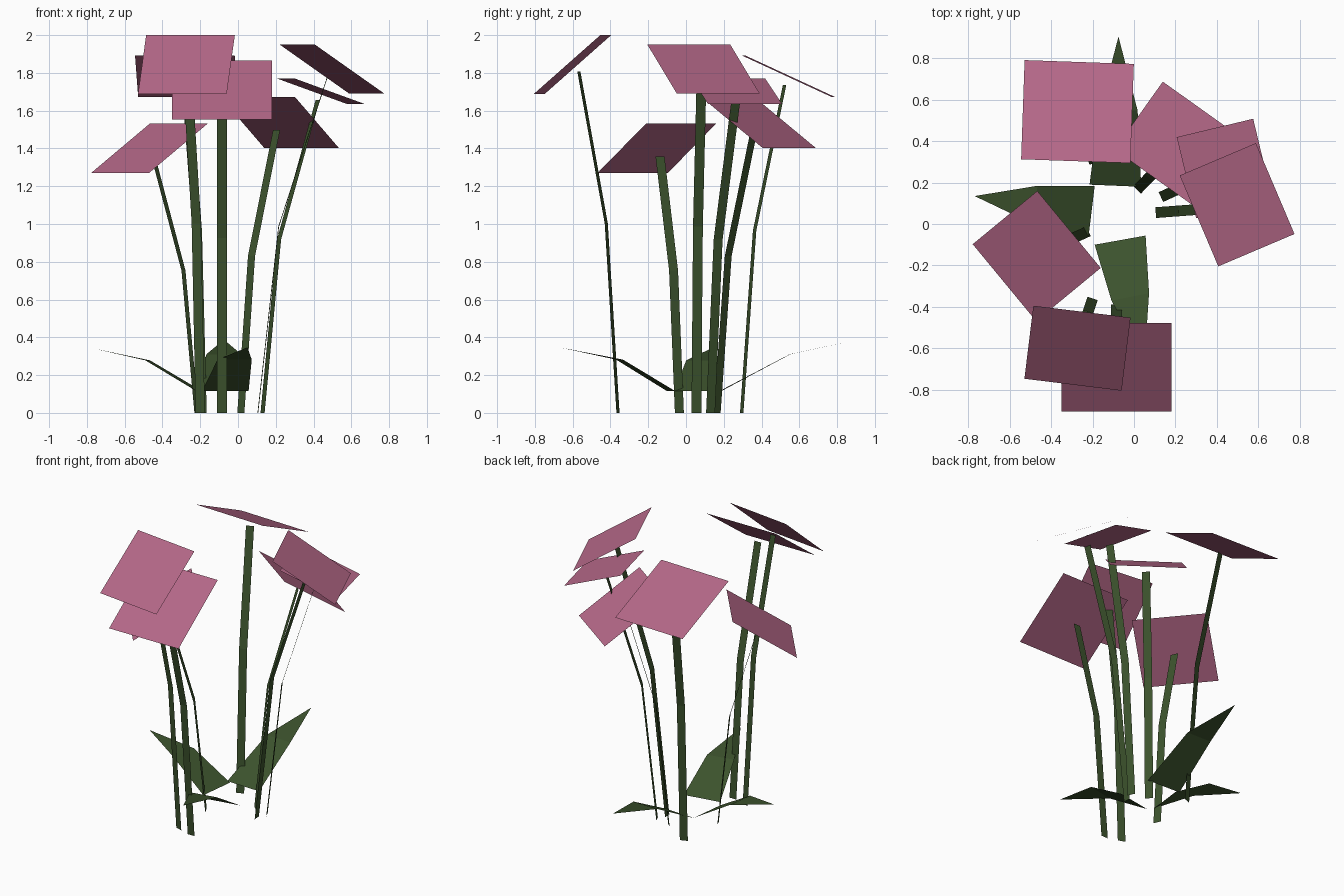
import bpy
import math
from mathutils import Vector, Matrix

cube = bpy.data.objects.get("Cube")
if cube:
    bpy.data.objects.remove(cube, do_unlink=True)


def make_material(name, color):
    mat = bpy.data.materials.new(name)
    mat.use_nodes = True
    mat.diffuse_color = color
    bsdf = next(n for n in mat.node_tree.nodes if n.type == 'BSDF_PRINCIPLED')
    bsdf.inputs["Base Color"].default_value = color
    return mat


PINK = make_material("dusty pink", (0.46, 0.138, 0.246, 1))
GREEN = make_material("leaf green", (0.045, 0.085, 0.026, 1))


def make_object(name, verts, faces, mat):
    mesh = bpy.data.meshes.new(name)
    mesh.from_pydata(verts, [], faces)
    mesh.materials.append(mat)
    obj = bpy.data.objects.new(name, mesh)
    bpy.context.collection.objects.link(obj)
    return obj


def across(direction, width):
    """Level half-width vector at right angles to a direction."""
    return Vector((direction.y, -direction.x, 0)).normalized() * width / 2


def flower(number, base, center, yaw, tilt, size):
    # Square bloom, tilted downhill towards its yaw direction
    center = Vector(center)
    turn = Matrix.Rotation(math.radians(yaw), 3, 'Z') @ Matrix.Rotation(math.radians(tilt), 3, 'Y')
    h = size / 2
    corners = [center + turn @ Vector((x, y, 0))
               for x, y in ((-h, -h), (h, -h), (h, h), (-h, h))]
    make_object(f"bloom_{number}", corners, [(0, 1, 2, 3)], PINK)

    # Flat ribbon stem with one bend, ending just under the bloom
    foot = Vector((*base, 0))
    tip = center - turn @ Vector((0, 0, 0.05))
    bend = foot.lerp(tip, 0.3)
    bend.z = tip.z * 0.555
    side = across(tip - foot, 0.052)
    verts = [p + s * side for p in (foot, bend, tip) for s in (1, -1)]
    make_object(f"stem_{number}", verts, [(0, 1, 3, 2), (2, 3, 5, 4)], GREEN)


def leaf(number, base, middle, tip):
    # Wide root, narrower bend and a pointed end
    base, middle, tip = map(Vector, (base, middle, tip))
    a, b = across(middle - base, 0.25), across(tip - base, 0.185)
    verts = [base + a, base - a, middle + b, middle - b, tip]
    make_object(f"leaf_{number}", verts, [(1, 0, 2, 3), (3, 2, 4)], GREEN)


# Stem foot, bloom centre, yaw, tilt, bloom size
flowers = [
    ((-0.19, 0.295), (-0.273, 0.543, 1.782), 88, 24.8, 0.528),
    ((0.015, 0.165), (0.22, 0.383, 1.538), 54.5, 34, 0.485),
    ((0.13, 0.13), (0.438, 0.268, 1.703), 13.5, 19.5, 0.403),
    ((0.105, 0.055), (0.498, 0.093, 1.82), 23, 33, 0.477),
    ((-0.22, -0.035), (-0.47, -0.155, 1.40), 219.5, 33, 0.482),
    ((-0.20, -0.36), (-0.273, -0.60, 1.845), 263, 41.3, 0.473),
    ((-0.085, -0.39), (-0.085, -0.692, 1.71), 270, 36, 0.53),
]
for i, data in enumerate(flowers, 1):
    flower(i, *data)

leaf(1, (-0.09, 0.185, 0.117), (-0.075, 0.55, 0.31), (-0.075, 0.905, 0.388))
leaf(2, (-0.067, -0.078, 0.115), (-0.018, -0.352, 0.282), (0.05, -0.67, 0.347))
leaf(3, (-0.205, 0.06, 0.115), (-0.478, 0.093, 0.278), (-0.77, 0.135, 0.342))
